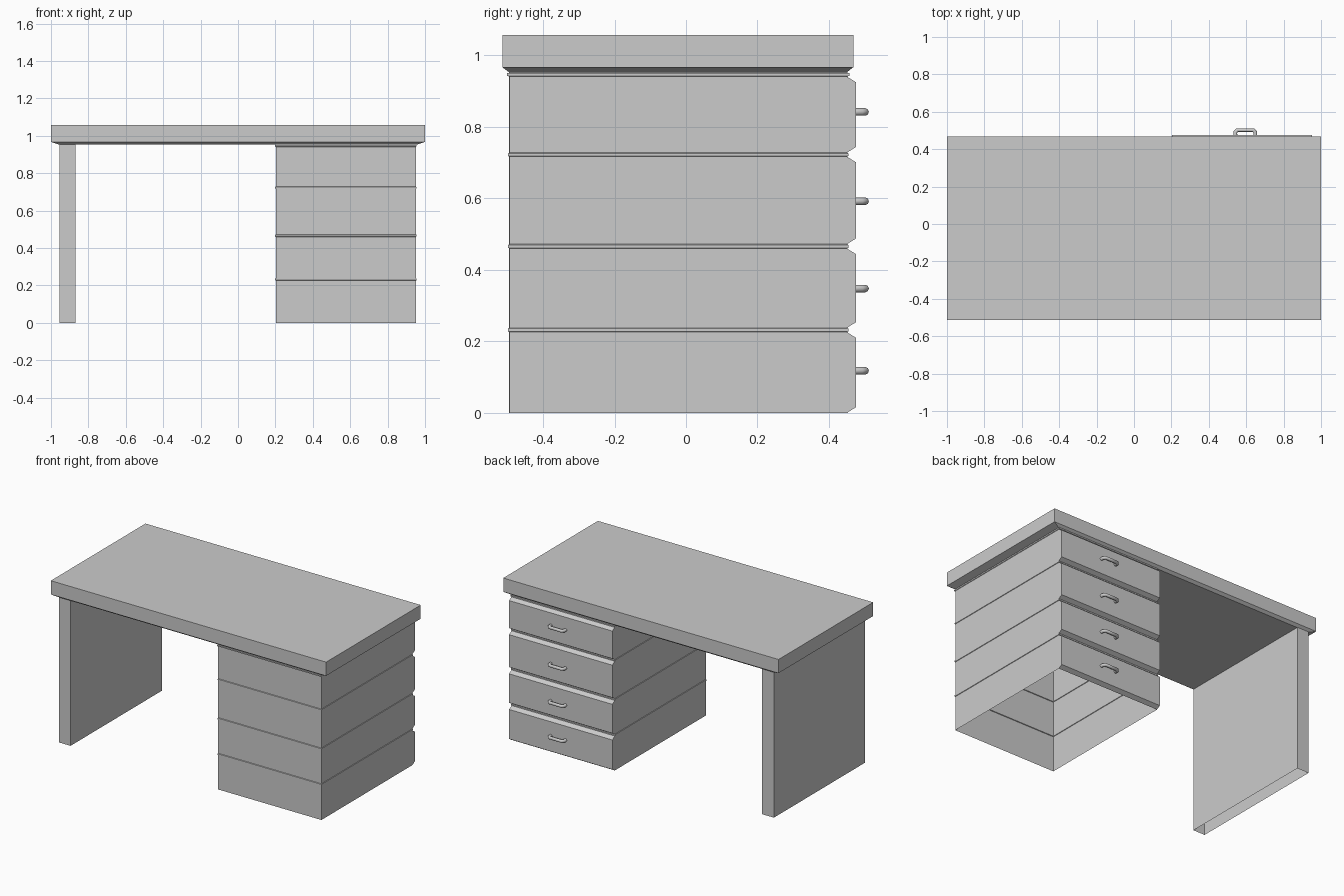
import bpy, bmesh

if "Cube" in bpy.data.objects:
    bpy.data.objects.remove(bpy.data.objects["Cube"])


def loft(name, rings, cap_bottom=False):
    """Stack rectangles (x0, x1, y0, y1, z) into a walled shape with a closed top."""
    bm = bmesh.new()
    prev = None
    for i, (x0, x1, y0, y1, z) in enumerate(rings):
        ring = [bm.verts.new((x, y, z))
                for x, y in ((x0, y0), (x1, y0), (x1, y1), (x0, y1))]
        if prev:
            for k in range(4):
                n = (k + 1) % 4
                bm.faces.new((prev[k], prev[n], ring[n], ring[k]))
        elif cap_bottom:
            bm.faces.new(ring[::-1])
        prev = ring
    bm.faces.new(prev)
    mesh = bpy.data.meshes.new(name)
    bm.to_mesh(mesh)
    bm.free()
    obj = bpy.data.objects.new(name, mesh)
    bpy.context.collection.objects.link(obj)
    return obj


# Tabletop with a bevelled underside
loft("tabletop", [
    (-0.955, 0.955, -0.495, 0.45, 0.953),
    (-1.0, 1.0, -0.514, 0.468, 0.967),
    (-1.0, 1.0, -0.514, 0.468, 1.057),
], cap_bottom=True)

# Side panel leg, open underneath
loft("leg_panel", [(-0.955, -0.87, -0.495, 0.452, z) for z in (0, 0.954)])

# Drawer pedestal: one hollow shell with chamfered fronts and thin ridges
X0, X1, Y0, Y1, FRONT = 0.202, 0.952, -0.494, 0.45, 0.476
drawers = [(0.0, 0.226), (0.238, 0.460), (0.472, 0.717), (0.728, 0.941)]
rings = []
for i, (lo, hi) in enumerate(drawers):
    ridge_top = drawers[i + 1][0] if i < 3 else 0.953
    for z, y in ((lo, Y1), (lo + 0.016, FRONT), (hi - 0.016, FRONT), (hi, Y1)):
        rings.append((X0, X1, Y0, y, z))
    e = 0.004 if i < 3 else 0.007
    for z in (hi + 0.002, ridge_top - 0.002):
        rings.append((X0 - 0.003, X1 + 0.003, Y0 - e, Y1 + e, z))
loft("drawer_pedestal", rings)

# Bent bar handles
path = [(-0.053, 0.47), (-0.053, 0.491), (-0.043, 0.502),
        (0.043, 0.502), (0.053, 0.491), (0.053, 0.47)]
for i, z in enumerate((0.118, 0.348, 0.592, 0.842)):
    curve = bpy.data.curves.new(f"handle_{i + 1}", 'CURVE')
    curve.dimensions = '3D'
    curve.bevel_depth = 0.0105
    curve.bevel_resolution = 2
    spline = curve.splines.new('POLY')
    spline.points.add(len(path) - 1)
    for p, (x, y) in zip(spline.points, path):
        p.co = (0.595 + x, y, z, 1)
    obj = bpy.data.objects.new(f"handle_{i + 1}", curve)
    bpy.context.collection.objects.link(obj)
